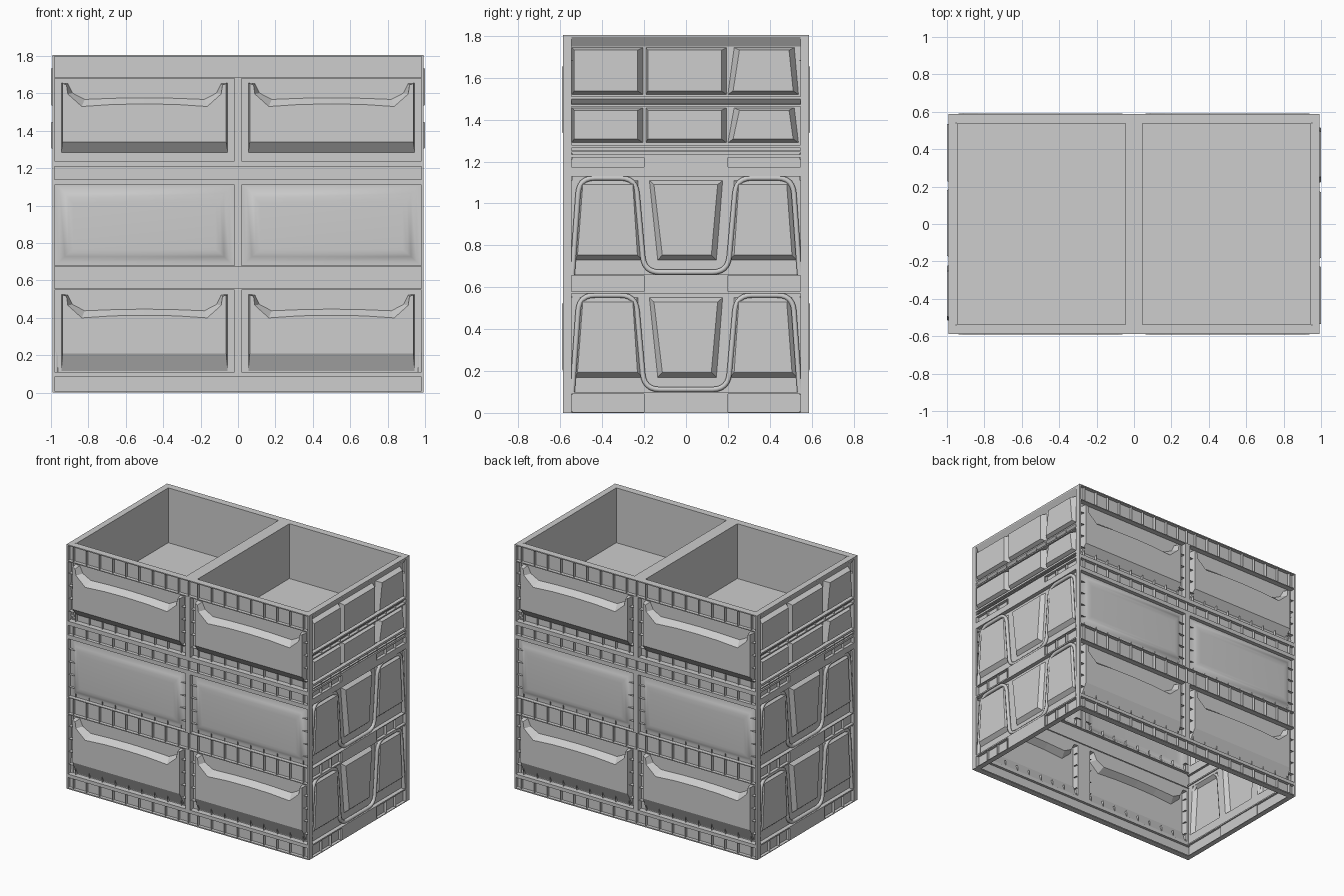
import bpy, bmesh, math
from mathutils import Vector

if "Cube" in bpy.data.objects:
    bpy.data.objects.remove(bpy.data.objects["Cube"], do_unlink=True)

grey = bpy.data.materials.new("plastic_grey")
grey.use_nodes = True
grey.diffuse_color = (0.61, 0.61, 0.61, 1)
grey.node_tree.nodes["Principled BSDF"].inputs["Base Color"].default_value = (0.61, 0.61, 0.61, 1)

HX, HY, TOP = 0.991, 0.587, 1.805
F_BACK, S_BACK = -0.04, -0.03      # recess depth of long and short walls
S_EDGE = 0.552


# Wall coordinates: u runs sideways, v up, d outward
def front(u, v, d):
    return Vector((u, -HY - d, v))


def side(u, v, d):
    return Vector((HX + d, u, v))


def flat(u, v, d):
    return Vector((u, v, d))


def rect(u0, u1, v0, v1):
    return [(u0, v0), (u1, v0), (u1, v1), (u0, v1)]


def loft(bm, wall, loops, closed_back=False):
    rings = [[bm.verts.new(wall(u, v, d)) for u, v in pts] for pts, d in loops]
    for a, b in zip(rings, rings[1:]):
        for i in range(len(a)):
            j = (i + 1) % len(a)
            bm.faces.new((a[i], a[j], b[j], b[i]))
    bm.faces.new(rings[-1])
    if closed_back:
        bm.faces.new(rings[0][::-1])


def box(bm, wall, u0, u1, v0, v1, d0, d1):
    r = rect(u0, u1, v0, v1)
    loft(bm, wall, [(r, d0), (r, d1)], True)


def sheet(bm, wall, u0, u1, v0, v1, d):
    loft(bm, wall, [(rect(u0, u1, v0, v1), d)])


def fin(bm, wall, u0, u1, v0, v1, d0, d1):
    # Paper-thin rib standing out from the wall
    corners = ((u0, v0, d0), (u1, v1, d0), (u1, v1, d1), (u0, v0, d1))
    bm.faces.new([bm.verts.new(wall(*c)) for c in corners])


def place(name, data, twin=True):
    # The opposite wall is the same part turned half way round
    for suffix, turn in (("", 0), ("_opposite", math.pi))[:2 if twin else 1]:
        ob = bpy.data.objects.new(name + suffix, data)
        ob.rotation_euler.z = turn
        bpy.context.collection.objects.link(ob)


def finish(name, bm, twin=True, smooth=False):
    for f in bm.faces:
        f.smooth = smooth
    mesh = bpy.data.meshes.new(name)
    bm.to_mesh(mesh)
    bm.free()
    mesh.materials.append(grey)
    place(name, mesh, twin)


def steps(a, b, n):
    return [a + (b - a) * i / (n - 1) for i in range(n)]


# Two open wells with a divider and floor
bm = bmesh.new()
for s in (-1, 1):
    box(bm, flat, -0.95, 0.95, s * 0.539 - 0.003, s * 0.539 + 0.003, 1.38, TOP)
    box(bm, flat, s * 0.949 - 0.004, s * 0.949 + 0.004, -0.536, 0.536, 1.38, TOP)
box(bm, flat, -0.045, 0.045, -0.536, 0.536, 1.38, TOP)
box(bm, flat, -0.945, 0.945, -0.536, 0.536, 1.38, 1.4)
finish("planting_wells", bm, False)

# Long wall frame: rails, corner posts and short posts between panels
bm = bmesh.new()
for v0, v1 in ((0, 0.008), (0.085, 0.11), (0.55, 0.556), (0.674, 0.68),
               (1.11, 1.14), (1.21, 1.24), (1.68, 1.686), (1.797, TOP)):
    box(bm, front, -0.98, 0.98, v0, v1, F_BACK - 0.005, 0)
for u0, u1 in ((-HX, -0.98), (0.98, HX)):
    box(bm, front, u0, u1, 0, TOP, F_BACK, 0)
for v0, v1 in ((0.11, 0.55), (0.68, 1.11), (1.24, 1.68)):
    box(bm, front, -0.02, 0.02, v0, v1, F_BACK, 0)
finish("long_wall_frame", bm)

# Ribbed bands between the long wall panels
bm = bmesh.new()
RIBS = [c + u for c in (-0.51, 0.51) for u in steps(-0.43, 0.43, 9)]
for v0, v1 in ((0.008, 0.085), (0.556, 0.674), (1.14, 1.21), (1.686, 1.797)):
    sheet(bm, front, -0.98, 0.98, v0, v1, -0.025)
    for u in RIBS + [0]:
        fin(bm, front, u, u, v0, v1, -0.025, -0.002)
finish("long_wall_bands", bm)


# Drawer-like fronts with a dipped grip
def mirror_top(half):
    return half + [(-u, v) for u, v in reversed(half) if u > 0]


def drawer(bm, c, z, low, slope):
    base = mirror_top([(0.445, 0.415), (0.41, 0.413), (0.385, 0.362), (0.32, 0.328), (0.17, 0.334), (0, 0.337)])
    face = mirror_top([(0.437, 0.413), (0.417, 0.405), (0.41, 0.357), (0.335, 0.29), (0.17, 0.301), (0, 0.304)])
    base = [(-0.445, low), (0.445, low)] + base
    face = [(-0.437, low + slope), (0.437, low + slope)] + face
    edge = [(-0.48, 0), (0.48, 0), (0.48, 0.44)]
    edge += [(u, 0.44) for u, v in base[3:-1]] + [(-0.48, 0.44)]
    loft(bm, front, [([(c + u, z + v) for u, v in pts], d)
                     for pts, d in ((edge, F_BACK), (base, F_BACK), (face, 0.005))])


bm = bmesh.new()
for c in (-0.5, 0.5):
    drawer(bm, c, 1.24, 0.045, 0.055)
    drawer(bm, c, 0.11, 0.005, 0.095)
finish("drawer_fronts", bm)

# Softly rounded panels in the middle row
bm = bmesh.new()
for c in (-0.5, 0.5):
    loft(bm, front, [(rect(c - a, c + a, v0, v1), d) for a, v0, v1, d in (
        (0.48, 0.68, 1.11, S_BACK), (0.455, 0.7, 1.1, S_BACK),
        (0.425, 0.728, 1.065, -0.008), (0.405, 0.745, 1.04, -0.002), (0.38, 0.765, 1.01, 0))])
finish("cushion_panels", bm, smooth=True)

# Thin stiffening ribs round the panels
bm = bmesh.new()
for c in (-0.5, 0.5):
    for z in (0.11, 0.68, 1.24):
        for u in steps(c - 0.43, c + 0.43, 9):
            fin(bm, front, u, u, z, z + 0.055, F_BACK, -0.02)
        for v in steps(z + 0.07, z + 0.35, 4):
            for s in (-1, 1):
                fin(bm, front, c + s * 0.43, c + s * 0.48, v, v, F_BACK, -0.01)
finish("panel_ribs", bm)

# Short wall frame with plain corner posts
bm = bmesh.new()
for s in (-1, 1):
    a, b = sorted((s * S_EDGE, s * HY))
    box(bm, side, a, b, 0, TOP, -0.01, 0)
for v0, v1 in ((0, 0.005), (0.09, 0.1), (0.57, 0.58), (0.655, 0.66), (1.13, 1.175),
               (1.22, 1.235), (1.245, 1.252), (1.265, 1.28), (1.463, 1.472),
               (1.5, 1.51), (1.795, TOP)):
    box(bm, side, -S_EDGE, S_EDGE, v0, v1, S_BACK - 0.008, 0)
# Sloping undercuts below the rim and above the lower row of pads
for v0, v1, d in ((1.75, 1.795, S_BACK), (1.476, 1.5, -0.022)):
    lip = [side(-S_EDGE, v0, d), side(S_EDGE, v0, d), side(S_EDGE, v1, 0), side(-S_EDGE, v1, 0)]
    bm.faces.new([bm.verts.new(p) for p in lip])
finish("short_wall_frame", bm)

# Ribbed pockets and grooves on the short wall
bm = bmesh.new()
for v0, v1 in ((0.005, 0.09), (0.58, 0.655), (1.175, 1.22)):
    box(bm, side, -0.2, 0.2, v0, v1, S_BACK, 0)
    for u0, u1 in ((-S_EDGE, -0.2), (0.2, S_EDGE)):
        sheet(bm, side, u0, u1, v0, v1, -0.022)
        for u in steps(u0 + 0.01, u1 - 0.01, 4):
            fin(bm, side, u, u, v0, v1, -0.022, -0.002)
for v0, v1 in ((1.235, 1.265), (1.472, 1.5)):
    sheet(bm, side, -S_EDGE, S_EDGE, v0, v1, -0.022)
    for u in steps(-0.54, 0.54, 11):
        fin(bm, side, u, u, v0, v1, -0.022, -0.003)
finish("short_wall_bands", bm)


# Raised pads: low and high are the (left, right) limits of each edge
def pad(bm, cell, low, high, v0, v1, slopes, rise):
    left, right, below, above = slopes
    base = [(low[0], v0), (low[1], v0), (high[1], v1), (high[0], v1)]
    face = [(low[0] + left, v0 + below), (low[1] - right, v0 + below),
            (high[1] - right, v1 - above), (high[0] + left, v1 - above)]
    loft(bm, side, [(cell, S_BACK), (base, S_BACK), (face, rise)])


bm = bmesh.new()
COLUMNS = ((-S_EDGE, -0.2), (-0.2, 0.2), (0.2, S_EDGE))
for v0, v1 in ((1.28, 1.463), (1.51, 1.75)):
    for k, (u0, u1) in enumerate(COLUMNS):
        low = (u0 + 0.008, u1 - 0.006)
        high, left = low, 0.01
        if k == 2:
            low, high, left = (u0, u1 - 0.015), (u0 + 0.03, u1 - 0.035), 0.025
        pad(bm, rect(u0, u1, v0, v1), low, high, v0 + 0.01, v1 - 0.006,
            (left, 0.025, 0.018, 0.012), 0.009)
finish("upper_side_pads", bm)

bm = bmesh.new()
for z in (0.1, 0.66):
    for k, (u0, u1) in enumerate(COLUMNS):
        wide, narrow = (u0 + 0.022, u1 - 0.008), (u0 + 0.047, u1 - 0.03)
        if k == 1:
            wide, narrow = (-0.135, 0.145), (-0.175, 0.175)
        elif k == 2:
            wide, narrow = (u0 + 0.008, u1 - 0.022), (u0 + 0.03, u1 - 0.047)
        pad(bm, rect(u0, u1, z, z + 0.47), wide, narrow, z + 0.07, z + 0.45,
            (0.012 if k == 0 else 0.022, 0.024, 0.024, 0.02), -0.002)
finish("lower_side_pads", bm)

# Winding bead that runs over the outer pads and under the middle one
half = [(0.543, 0.0), (0.51, 0.462), (0.24, 0.462), (0.2, 0.012)]
corners = [Vector((-u, v)) for u, v in half] + [Vector(p) for p in reversed(half)]
path = [corners[0]]
for p, q, r in zip(corners, corners[1:], corners[2:]):
    a, b = q + (p - q).normalized() * 0.075, q + (r - q).normalized() * 0.075
    path += [a * (1 - t) ** 2 + q * 2 * t * (1 - t) + b * t * t for t in steps(0, 1, 7)]
path.append(corners[-1])
for name, z in (("lower_bead", 0.1), ("upper_bead", 0.66)):
    curve = bpy.data.curves.new(name, "CURVE")
    curve.dimensions = "3D"
    curve.bevel_depth = 0.014
    curve.bevel_resolution = 1
    line = curve.splines.new("POLY")
    line.points.add(len(path) - 1)
    for point, p in zip(line.points, path):
        point.co = (*side(p.x, z + p.y, -0.017), 1)
    curve.materials.append(grey)
    place(name, curve)
